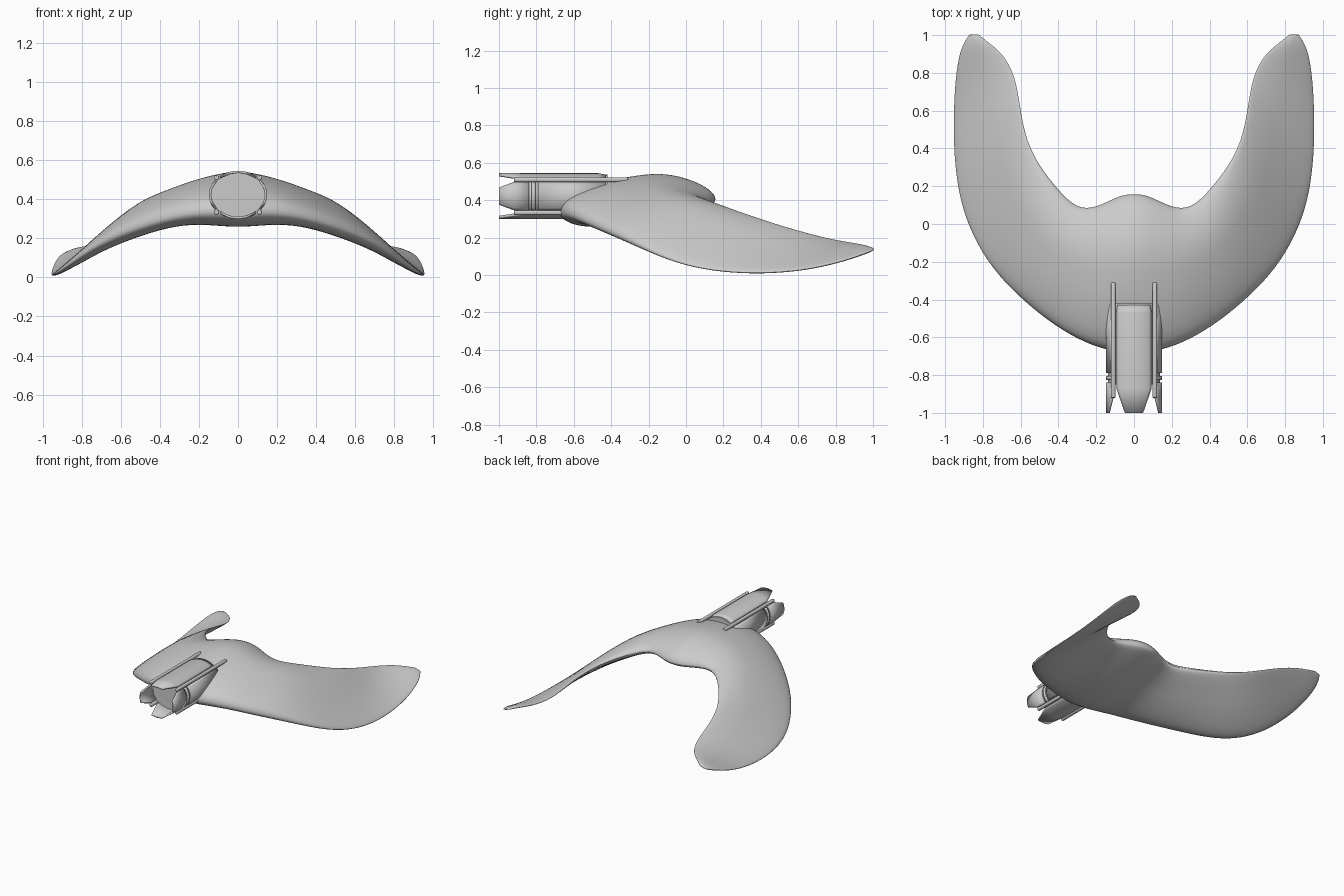
import bpy, bmesh
from math import sin, cos, pi, radians
from mathutils import Vector

if "Cube" in bpy.data.objects:
    bpy.data.objects.remove(bpy.data.objects["Cube"])


def make_object(name, verts, faces):
    mesh = bpy.data.meshes.new(name)
    mesh.from_pydata(verts, [], faces)
    bm = bmesh.new()
    bm.from_mesh(mesh)
    bmesh.ops.recalc_face_normals(bm, faces=bm.faces)
    bm.to_mesh(mesh)
    bm.free()
    ob = bpy.data.objects.new(name, mesh)
    bpy.context.collection.objects.link(ob)
    return ob


def smooth(ob, angle=40):
    bpy.ops.object.select_all(action='DESELECT')
    ob.select_set(True)
    bpy.context.view_layer.objects.active = ob
    bpy.ops.object.shade_smooth_by_angle(angle=radians(angle))


# Crescent wing: outer edge, inner edge, upper bulge, lower bulge per station
STATIONS = [
    ((0, -.69, .34), (0, .175, .40), .172, .105),
    ((.15, -.675, .34), (.08, .165, .40), .155, .09),
    ((.30, -.615, .325), (.2, .095, .40), .125, .075),
    ((.46, -.515, .28), (.30, .09, .385), .105, .07),
    ((.625, -.375, .22), (.40, .19, .36), .095, .07),
    ((.755, -.235, .15), (.50, .32, .325), .06, .06),
    ((.855, -.07, .075), (.565, .45, .285), .04, .045),
    ((.925, .12, .025), (.595, .60, .24), .032, .025),
    ((.957, .36, .005), (.615, .75, .20), .025, .02),
    ((.957, .62, .022), (.655, .85, .18), .02, .016),
    ((.942, .82, .068), (.71, .92, .168), .018, .014),
    ((.915, .94, .11), (.78, .97, .155), .014, .012),
    ((.87, 1.005, .133), (.825, 1.005, .142), .006, .006),
]
U = [.02, .12, .3, .5, .65, .8, .95]
UPPER = [.35, .62, .87, .99, 1.0, .8, .4]
LOWER = [.4, .9, 1.0, .9, .7, .5, .25]

verts, faces = [], []
for o, i, up, low in STATIONS:
    o, i = Vector(o), Vector(i)
    verts.append(o)
    verts += [o.lerp(i, u) + Vector((0, 0, up * f)) for u, f in zip(U, UPPER)]
    verts.append(i)
    verts += [o.lerp(i, u) - Vector((0, 0, low * f)) for u, f in reversed(list(zip(U, LOWER)))]
N = 2 * len(U) + 2
for s in range(len(STATIONS) - 1):
    for k in range(N):
        a, b = s * N + k, s * N + (k + 1) % N
        faces.append((a, b, b + N, a + N))
# Wing tip closed with a strip of quads
t = (len(STATIONS) - 1) * N
for k in range(N // 2):
    ring = [t + k, t + k + 1, t + (N - k - 1) % N, t + (N - k) % N]
    faces.append(tuple(dict.fromkeys(ring)))
wing = make_object("crescent_wing", verts, faces)
mirror = wing.modifiers.new("mirror", 'MIRROR')
mirror.use_clip = True
wing.modifiers.new("subdivision", 'SUBSURF').levels = 2
wing.modifiers["subdivision"].render_levels = 2
smooth(wing, 80)

# Front nozzle, slightly elliptical
RX, RZ, CZ = .149, .123, .422


def ellipse(angle, y, scale=1.0):
    return (RX * scale * cos(angle), y, CZ + RZ * scale * sin(angle))


# Core: capped elliptical drum
SEG = 48
cv = [ellipse(2 * pi * k / SEG, y, .93) for y in (-.85, -.42) for k in range(SEG)]
cf = [(k, (k + 1) % SEG, (k + 1) % SEG + SEG, k + SEG) for k in range(SEG)]
cf += [tuple(range(SEG)), tuple(range(SEG, 2 * SEG))]
smooth(make_object("nozzle_core", cv, cf))


def shell(name, centre, rows):
    """Curved plate; rows are (y, half angle in degrees, radius scale)."""
    n = 12
    v = [ellipse(radians(centre + h * (2 * k / n - 1)), y, s)
         for y, h, s in rows for k in range(n + 1)]
    f = []
    for r in range(len(rows) - 1):
        for k in range(n):
            a = r * (n + 1) + k
            f.append((a, a + 1, a + n + 2, a + n + 1))
    ob = make_object(name, v, f)
    # Thickness grows inward: face normals outward first
    if sum(p.normal.dot(Vector((p.center.x, 0, p.center.z - CZ))) for p in ob.data.polygons) < 0:
        ob.data.flip_normals()
    m = ob.modifiers.new("thickness", 'SOLIDIFY')
    m.thickness, m.offset = .012, -1
    smooth(ob, 35)


# Top and bottom plates with tapered tips
for name, c in (("top", 90), ("bottom", 270)):
    shell(name + "_petal", c, [(-1, 19, 1), (-.87, 39, 1), (-.47, 39, 1), (-.43, 39, .93)])
# Side plates with two bands behind the tips
for name, c in (("right", 0), ("left", 180)):
    shell(name + "_petal", c, [(-1, 22, 1), (-.92, 38, 1), (-.84, 38, 1)])
    shell(name + "_band", c, [(-.825, 38, 1), (-.805, 38, 1)])
    shell(name + "_plate", c, [(-.79, 38, 1), (-.43, 38, 1)])

# Four long rods in the gaps between plates
for sx in (-1, 1):
    for sz in (-1, 1):
        bpy.ops.mesh.primitive_cylinder_add(
            vertices=12, radius=.0135, depth=.61, rotation=(pi / 2, 0, 0),
            location=(sx * .11, -.615, CZ + sz * .088))
        rod = bpy.context.object
        rod.name = ("upper" if sz > 0 else "lower") + ("_right" if sx > 0 else "_left") + "_rod"
        bev = rod.modifiers.new("bevel", 'BEVEL')
        bev.width, bev.segments = .005, 2
        smooth(rod)
